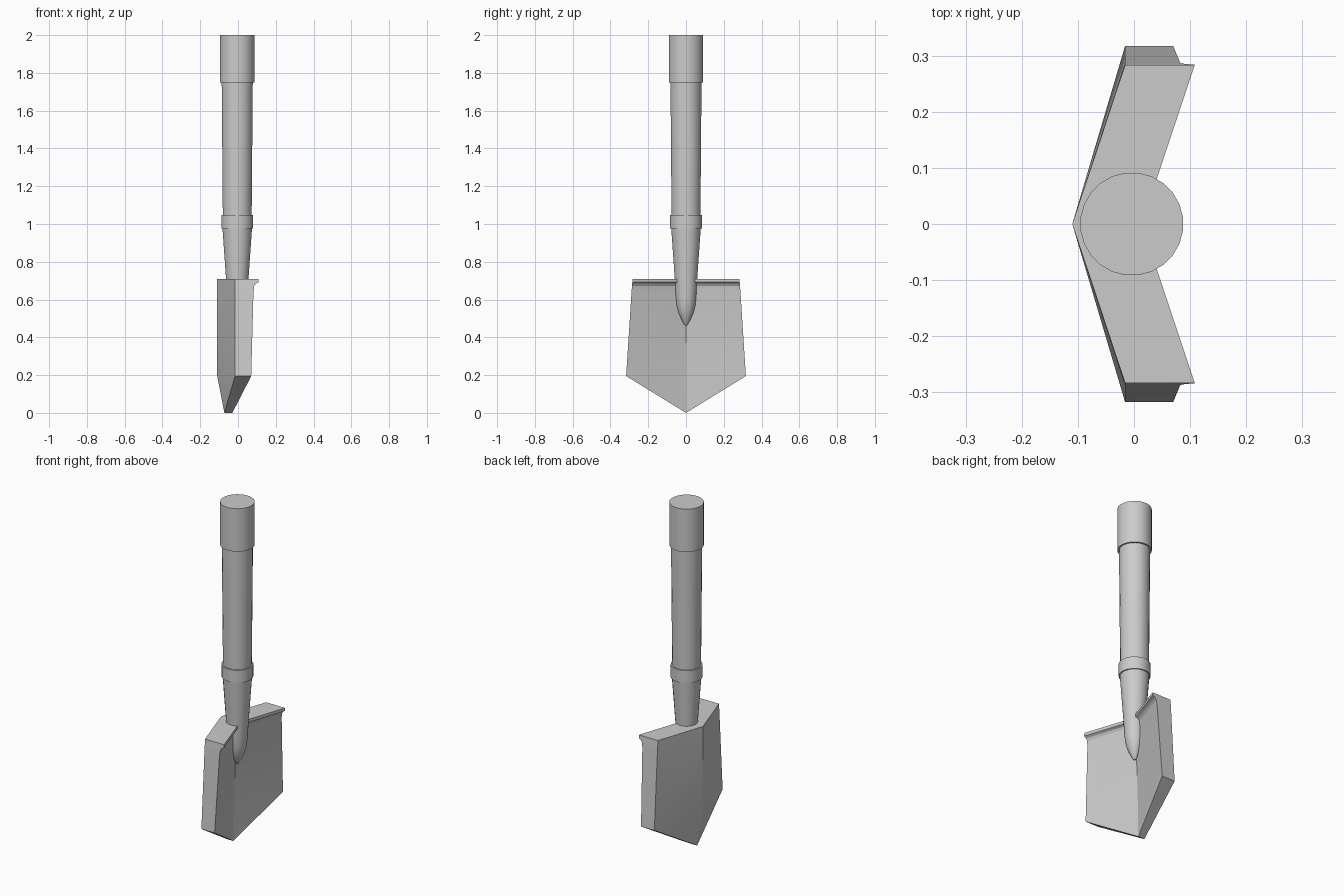
import bpy, bmesh, math

if "Cube" in bpy.data.objects:
    bpy.data.objects.remove(bpy.data.objects["Cube"])

AXIS_X = -0.004


def finish(bm, name, angle=30):
    bmesh.ops.recalc_face_normals(bm, faces=bm.faces[:])
    mesh = bpy.data.meshes.new(name)
    bm.to_mesh(mesh)
    bm.free()
    obj = bpy.data.objects.new(name, mesh)
    bpy.context.collection.objects.link(obj)
    bpy.ops.object.select_all(action='DESELECT')
    obj.select_set(True)
    bpy.context.view_layer.objects.active = obj
    bpy.ops.object.shade_smooth_by_angle(angle=math.radians(angle))
    return obj


def lathe(name, profile, sides=24):
    """Capped solid of revolution from (radius, z) points."""
    bm = bmesh.new()
    rings = []
    for r, z in profile:
        ring = []
        for i in range(sides):
            a = 2 * math.pi * (i + 0.5) / sides
            ring.append(bm.verts.new((AXIS_X + r * math.cos(a), r * math.sin(a), z)))
        rings.append(ring)
    for a, b in zip(rings, rings[1:]):
        for i in range(sides):
            j = (i + 1) % sides
            bm.faces.new((a[i], a[j], b[j], b[i]))
    bm.faces.new(rings[0])
    bm.faces.new(rings[-1])
    return finish(bm, name)


# Wooden handle with end grip
lathe("handle_grip", [(0.092, 1.748), (0.092, 2.0)])
lathe("handle_shaft", [(0.077, 1.04), (0.083, 1.76)])

# Collar and tapered socket ending in a point in the blade fold
lathe("collar", [(0.085, 0.975), (0.085, 1.048)])
lathe("socket", [(0.005, 0.462), (0.022, 0.49), (0.040, 0.53), (0.050, 0.57),
                 (0.055, 0.62), (0.060, 0.71), (0.079, 0.98)])

# Folded blade half: z, outer y, front outer x, front centre x per level
levels = [(0.71, 0.283, 0.108, 0.014), (0.692, 0.284, 0.108, 0.014),
          (0.684, 0.285, 0.094, 0.000), (0.672, 0.286, 0.086, -0.008),
          (0.645, 0.288, 0.082, -0.012), (0.195, 0.317, 0.070, -0.027)]
bm = bmesh.new()
rows = []
for z, y, xo, xc in levels:
    rows.append([bm.verts.new(p) for p in
                 ((-0.11, 0, z), (-0.016, y, z), (xo, y, z), (xc, 0, z))])
bm.faces.new(rows[0])
for a, b in zip(rows, rows[1:]):
    for i in range(3):
        bm.faces.new((a[i], a[i + 1], b[i + 1], b[i]))

# Pointed tip
tip_back = bm.verts.new((-0.072, 0, 0))
tip_front = bm.verts.new((-0.03, 0, 0))
bc, bo, fo, fc = rows[-1]
bm.faces.new((bc, bo, tip_back))
bm.faces.new((bo, fo, tip_front, tip_back))
bm.faces.new((fo, fc, tip_front))

# Mirror the half across the fold
geom = bm.verts[:] + bm.edges[:] + bm.faces[:]
bmesh.ops.mirror(bm, geom=geom, axis='Y', merge_dist=0.0005)
bmesh.ops.remove_doubles(bm, verts=bm.verts[:], dist=0.0005)
finish(bm, "blade", 20)
